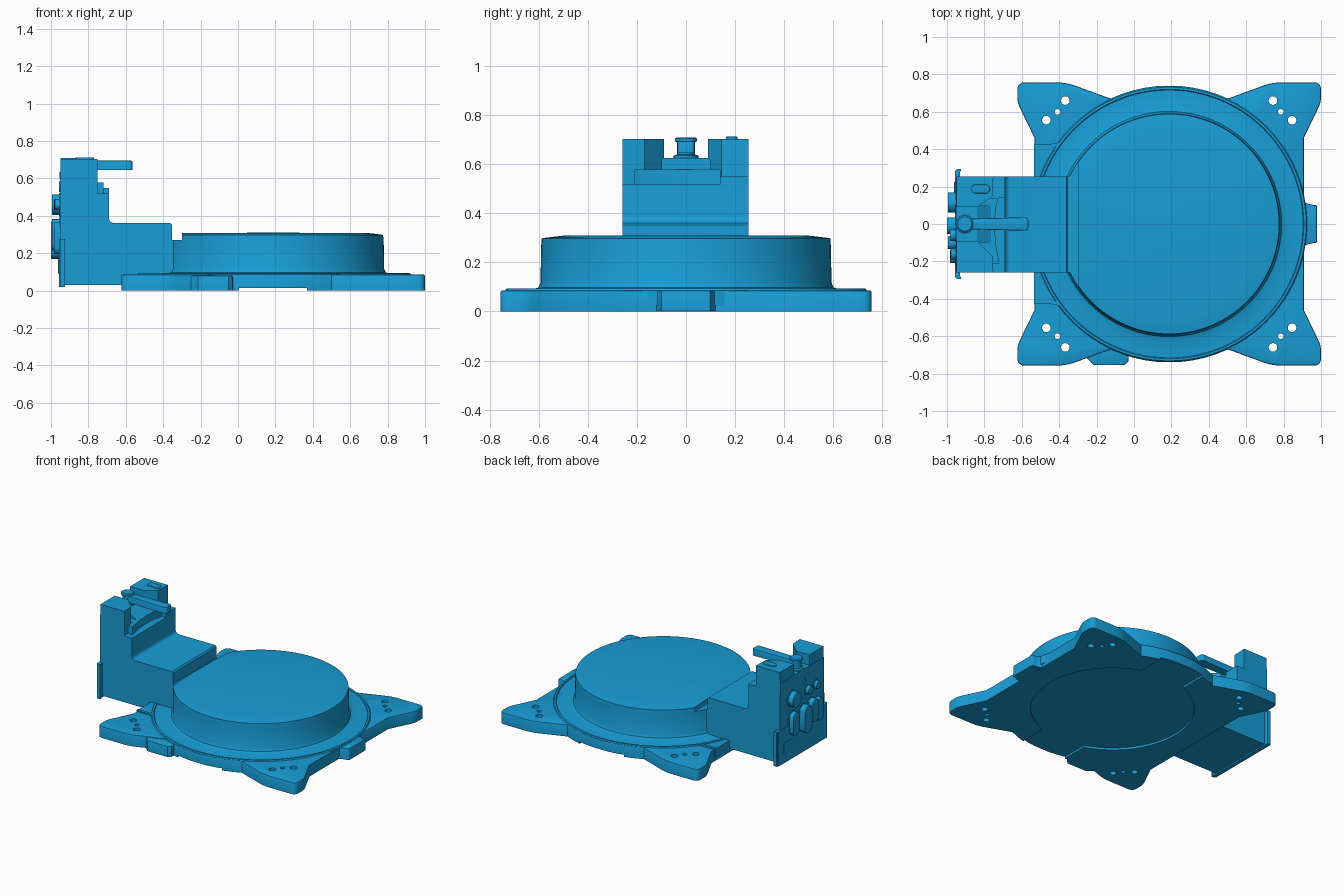
import bpy, bmesh, math
from mathutils import Vector

if "Cube" in bpy.data.objects:
    bpy.data.objects.remove(bpy.data.objects["Cube"])

CX = 0.188  # drum axis

# Painted metal
paint = bpy.data.materials.new('blue_paint')
paint.diffuse_color = (0.009, 0.34, 0.68, 1)
paint.use_nodes = True
paint.node_tree.nodes["Principled BSDF"].inputs["Base Color"].default_value = paint.diffuse_color


def finish(name, bm, smooth=30):
    bmesh.ops.remove_doubles(bm, verts=bm.verts, dist=1e-5)
    bmesh.ops.recalc_face_normals(bm, faces=bm.faces)
    me = bpy.data.meshes.new(name)
    bm.to_mesh(me)
    bm.free()
    me.materials.append(paint)
    ob = bpy.data.objects.new(name, me)
    bpy.context.collection.objects.link(ob)
    shade(ob, smooth)
    return ob


def activate(ob):
    bpy.ops.object.select_all(action='DESELECT')
    ob.select_set(True)
    bpy.context.view_layer.objects.active = ob


def shade(ob, angle=30):
    activate(ob)
    bpy.ops.object.shade_smooth_by_angle(angle=math.radians(angle))


def prism(name, pts, a, b, axis='z', bevel=0.0):
    """Extrude a 2D outline from a to b along an axis."""
    place = {'z': lambda u, v, w: (u, v, w),
             'y': lambda u, v, w: (u, w, v),
             'x': lambda u, v, w: (w, u, v)}[axis]
    bm = bmesh.new()
    face = bm.faces.new([bm.verts.new(place(u, v, a)) for u, v in pts])
    new = bmesh.ops.extrude_face_region(bm, geom=[face])['geom']
    shift = Vector(place(0, 0, b - a))
    bmesh.ops.translate(bm, vec=shift, verts=[g for g in new if isinstance(g, bmesh.types.BMVert)])
    if bevel:
        n = Vector(place(0, 0, 1))
        cap = [e for e in bm.edges if abs((e.verts[0].co - e.verts[1].co).dot(n)) < 1e-6
               and abs(e.verts[0].co.dot(n) - b) < 1e-6]
        bmesh.ops.bevel(bm, geom=cap, offset=bevel, segments=2, profile=0.5, affect='EDGES')
    return finish(name, bm)


def rect(u0, u1, v0, v1):
    return [(u0, v0), (u1, v0), (u1, v1), (u0, v1)]


def oval(u, v, r, half, n=20, tall=True):
    """Slot outline with round ends; half equal to r gives a circle."""
    pts = []
    for i in range(n):
        t = 2 * math.pi * (i + 0.5) / n
        c, s = r * math.cos(t), r * math.sin(t)
        s += math.copysign(half - r, s)
        pts.append((u + c, v + s) if tall else (u + s, v + c))
    return pts


def rounded(pts):
    """Round corners given as (x, y, distance)."""
    out = []
    for i, (x, y, r) in enumerate(pts):
        p = Vector((x, y))
        if not r:
            out.append((x, y))
            continue
        a = p + (Vector(pts[i - 1][:2]) - p).normalized() * r
        b = p + (Vector(pts[(i + 1) % len(pts)][:2]) - p).normalized() * r
        for k in range(6):
            t = k / 5
            out.append(tuple(a * (1 - t) ** 2 + p * 2 * t * (1 - t) + b * t * t))
    return out


def lathe(name, prof, cx, cy, n=96):
    bm = bmesh.new()
    vs = [bm.verts.new((r, 0, z)) for r, z in prof]
    es = [bm.edges.new(p) for p in zip(vs, vs[1:])]
    bmesh.ops.spin(bm, geom=vs + es, cent=(0, 0, 0), axis=(0, 0, 1), angle=2 * math.pi,
                   steps=n, use_merge=True)
    bmesh.ops.translate(bm, vec=(cx, cy, 0), verts=bm.verts)
    return finish(name, bm)


def cut(ob, cutter):
    mod = ob.modifiers.new('cut', 'BOOLEAN')
    mod.operation, mod.object, mod.solver = 'DIFFERENCE', cutter, 'EXACT'
    activate(ob)
    bpy.ops.object.modifier_apply(modifier=mod.name)
    bpy.data.objects.remove(cutter)


# Base plate: one quarter outline mirrored around the drum axis
quarter = [(0.72, 0.46, 0), (0.812, 0.65, 0.03), (0.812, 0.757, 0.04),
           (0.55, 0.757, 0.05), (0.34, 0.68, 0.02)]
quarter += [(0.74 * math.cos(math.radians(a)), 0.74 * math.sin(math.radians(a)), 0)
            for a in (65, 70, 75, 80, 85)]
half = quarter + [(-x, y, r) for x, y, r in reversed(quarter)]
outline = half + [(x, -y, r) for x, y, r in reversed(half)]
plate = prism('base_plate', [(x + CX, y) for x, y in rounded(outline)], 0, 0.086, bevel=0.008)

# Bolt and dowel holes in the feet
for sx in (-1, 1):
    for sy in (-1, 1):
        for dx, dy, r in ((0.657, 0.555, 0.023), (0.597, 0.6, 0.015), (0.555, 0.66, 0.023)):
            cut(plate, prism('hole_cutter', oval(CX + sx * dx, sy * dy, r, r), -0.1, 0.2))

# Underside recess and channels
cut(plate, prism('recess_cutter', oval(CX, 0, 0.55, 0.55, 64), -0.1, 0.015))
for y in (-1, 0.5):
    cut(plate, prism('channel_cutter', rect(0.005, 0.37, y, y + 0.5), -0.1, 0.015))
shade(plate)

# Plate tabs
prism('front_tab', [(-0.26, -0.6), (-0.25, -0.72), (-0.215, -0.755), (-0.05, -0.755),
                    (-0.03, -0.735), (-0.02, -0.6)], 0.001, 0.08, bevel=0.008)
prism('right_tab', rounded([(0.89, -0.13, 0), (0.935, -0.105, 0.02), (0.978, -0.1, 0.01),
                            (0.978, 0.1, 0.01), (0.935, 0.105, 0.02), (0.89, 0.13, 0)]),
      0.001, 0.085, bevel=0.006)

# Rim, cove and drum
drum = lathe('drum', [(0, 0.025), (0.737, 0.025), (0.737, 0.086), (0.732, 0.093), (0.72, 0.094),
                      (0.716, 0.088), (0.625, 0.09), (0.602, 0.098), (0.593, 0.118),
                      (0.591, 0.262), (0.588, 0.298), (0.57, 0.301), (0.5, 0.309), (0, 0.31)],
             CX, 0)
cut(drum, prism('side_cutter', rect(-1, -0.535, -1, 1), -0.1, 1))
cut(drum, prism('ledge_cutter', rect(-1, -0.3, -1, 1), 0.27, 1))
shade(drum, 50)

# Rear shoulder with the rim carried straight out to the edge
prism('rear_shoulder', rect(-0.535, -0.38, -0.41, 0.41), 0.03, 0.0885)
for s in (-1, 1):
    prism('rim_end', [(-0.535, 0.405 * s), (-0.42, 0.41 * s), (-0.4, 0.425 * s),
                      (-0.4, 0.44 * s), (-0.42, 0.43 * s), (-0.535, 0.425 * s)], 0.03, 0.0945)

# Connector housing
fillet = [(-0.662 - 0.028 * math.sin(t), 0.389 - 0.028 * math.cos(t))
          for t in (i * math.pi / 12 for i in range(7))]
prism('housing', [(-0.95, 0.03), (-0.32, 0.03), (-0.32, 0.27), (-0.353, 0.27), (-0.353, 0.352),
                  (-0.362, 0.361)] + fillet + [(-0.69, 0.52), (-0.95, 0.52)], -0.258, 0.255, 'y')
prism('rear_flange', rect(-0.285, 0.285, 0.02, 0.275), -0.958, -0.93, 'x')
prism('rear_panel', rect(-0.255, 0.252, 0.04, 0.625), -0.953, -0.94, 'x')
for y in (-0.288, 0.288):
    prism('flange_lip', rect(y - 0.006, y + 0.006, 0.02, 0.275), -0.95, -0.925, 'x')

# Stepped top with two towers
prism('left_shelf', rect(-0.95, -0.69, 0.14, 0.255), 0.5, 0.55)
prism('middle_shelf', [(-0.95, -0.21), (-0.72, -0.21), (-0.74, -0.1), (-0.745, 0),
                       (-0.74, 0.08), (-0.725, 0.14), (-0.95, 0.14)], 0.5, 0.578)
prism('lever_seat', [(-0.95, 0.5), (-0.765, 0.5), (-0.765, 0.578), (-0.84, 0.625), (-0.95, 0.625)],
      -0.1, 0.1, 'y')
prism('back_tower', [(-0.948, 0.09), (-0.84, 0.09), (-0.758, 0.145), (-0.752, 0.255),
                     (-0.948, 0.255)], 0.5, 0.703)
prism('front_tower', [(-0.948, -0.258), (-0.752, -0.258), (-0.758, -0.17), (-0.84, -0.09),
                      (-0.948, -0.09)], 0.5, 0.703)
prism('tower_pad', oval(-0.82, 0.187, 0.024, 0.05, tall=False), 0.69, 0.713, bevel=0.004)

# Brake lever on its post
lathe('lever_post', [(0, 0.6), (0.05, 0.6), (0.05, 0.635), (0.036, 0.64), (0.036, 0.69),
                     (0.045, 0.693), (0.045, 0.705), (0.038, 0.71), (0, 0.71)], -0.905, 0, 32)
prism('lever', rounded([(-0.9, -0.028, 0), (-0.565, -0.036, 0.02), (-0.565, 0.036, 0.02),
                        (-0.9, 0.028, 0)]), 0.646, 0.695, bevel=0.006)

# Rear connectors: y, z, radius, half height, outer x
for y, z, r, h, x in ((0.115, 0.46, 0.055, 0.055, -0.995), (0.115, 0.28, 0.042, 0.085, -0.99),
                      (-0.01, 0.27, 0.045, 0.1, -1.0), (-0.1, 0.3, 0.035, 0.085, -0.995),
                      (-0.175, 0.28, 0.035, 0.085, -0.985), (-0.06, 0.46, 0.03, 0.03, -0.985),
                      (-0.06, 0.555, 0.02, 0.02, -0.958), (-0.16, 0.46, 0.03, 0.03, -0.98)):
    prism('connector_body', oval(y, z, r, h), -0.94, x, 'x', bevel=0.005)
    prism('connector_collar', oval(y, z, r + 0.008, h + 0.008), -0.94, -0.957, 'x')
prism('rear_cover', rect(0.13, 0.225, 0.09, 0.17), -0.94, -0.962, 'x', bevel=0.004)
